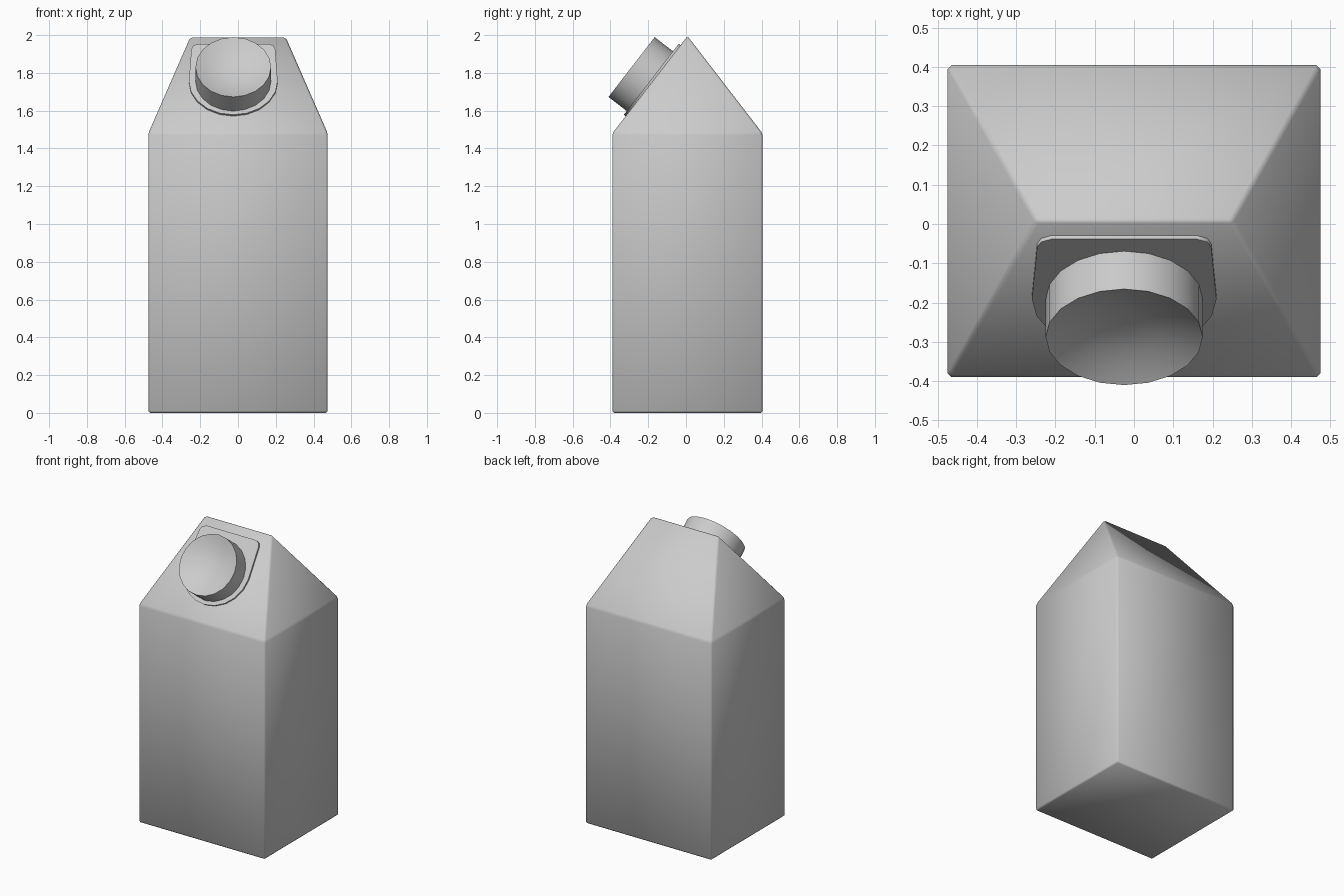
import bpy, bmesh, math
from mathutils import Matrix, Vector

cube = bpy.data.objects.get("Cube")
if cube:
    bpy.data.objects.remove(cube, do_unlink=True)

grey = bpy.data.materials.new("plain grey")
grey.use_nodes = True
grey.diffuse_color = (0.6, 0.6, 0.6, 1)
grey.node_tree.nodes["Principled BSDF"].inputs["Base Color"].default_value = (0.6, 0.6, 0.6, 1)


def make_object(name, bm, matrix=None):
    bmesh.ops.recalc_face_normals(bm, faces=bm.faces)
    for face in bm.faces:
        face.smooth = True
    mesh = bpy.data.meshes.new(name)
    bm.to_mesh(mesh)
    bm.free()
    mesh.materials.append(grey)
    obj = bpy.data.objects.new(name, mesh)
    bpy.context.collection.objects.link(obj)
    if matrix:
        obj.matrix_world = matrix
    return obj


def bridge(bm, a, b):
    for i in range(len(a)):
        j = (i + 1) % len(a)
        bm.faces.new((a[i], a[j], b[j], b[i]))


# Carton: a box whose top slopes in to a short ridge
HALF_W, FRONT, BACK = 0.475, -0.39, 0.405
SHOULDER, RIDGE_Z, RIDGE_Y, RIDGE_X = 1.48, 1.995, 0.008, 0.25
bm = bmesh.new()
corners = [(-HALF_W, FRONT), (HALF_W, FRONT), (HALF_W, BACK), (-HALF_W, BACK)]
low = [bm.verts.new((x, y, 0)) for x, y in corners]
high = [bm.verts.new((x, y, SHOULDER)) for x, y in corners]
left, right = [bm.verts.new((s * RIDGE_X, RIDGE_Y, RIDGE_Z)) for s in (1, -1)]
bm.faces.new(low)
bridge(bm, low, high)
bm.faces.new((high[0], high[1], left, right))
bm.faces.new((high[2], high[3], right, left))
bm.faces.new((high[1], high[2], left))
bm.faces.new((high[3], high[0], right))
carton = make_object("carton_body", bm)
bevel = carton.modifiers.new("soft edges", 'BEVEL')
bevel.width = 0.01
bevel.segments = 1
bevel.limit_method = 'NONE'

# Frame on the front slope: x across, y up the slope, z outward
up = Vector((0, RIDGE_Y - FRONT, RIDGE_Z - SHOULDER)).normalized()
across = Vector((1, 0, 0))
out = across.cross(up)
origin = Vector((-0.025, -0.182, 1.749))
slope = Matrix.Translation(origin) @ Matrix((across, up, out)).transposed().to_4x4()

# Spout plate: round below, squared off above
bm = bmesh.new()
outline = [(0.235 * math.cos(a), 0.225 * math.sin(a))
           for a in (math.pi * (1 + i / 10) for i in range(11))]
outline += [(0.222, 0.215), (0.212, 0.238), (0.185, 0.25),
            (-0.185, 0.25), (-0.212, 0.238), (-0.222, 0.215)]
rings = [[bm.verts.new((x, y, z)) for x, y in outline] for z in (-0.02, 0.012)]
bridge(bm, *rings)
for ring in rings:
    bm.faces.new(ring)
plate = make_object("spout_plate", bm, slope)

# Cap: short cylinder with a dished end
bm = bmesh.new()
SIDES, RADIUS, DEPTH, DISH = 20, 0.2, 0.134, 0.05
profile = [(RADIUS, 0), (RADIUS, DEPTH)]
profile += [(RADIUS * t, DEPTH - DISH * (1 - t * t)) for t in (0.97, 0.75, 0.5, 0.25)]
rings = [[bm.verts.new((r * math.cos(math.tau * i / SIDES),
                        r * math.sin(math.tau * i / SIDES), z))
          for i in range(SIDES)] for r, z in profile]
for a, b in zip(rings, rings[1:]):
    bridge(bm, a, b)
bm.faces.new(rings[0])
bm.faces.new(rings[-1])
cap = make_object("spout_cap", bm, slope)

# Keep the rims of the plate and cap crisp
for obj in (plate, cap):
    bpy.ops.object.select_all(action='DESELECT')
    obj.select_set(True)
    bpy.context.view_layer.objects.active = obj
    bpy.ops.object.shade_smooth_by_angle(angle=math.radians(50))
